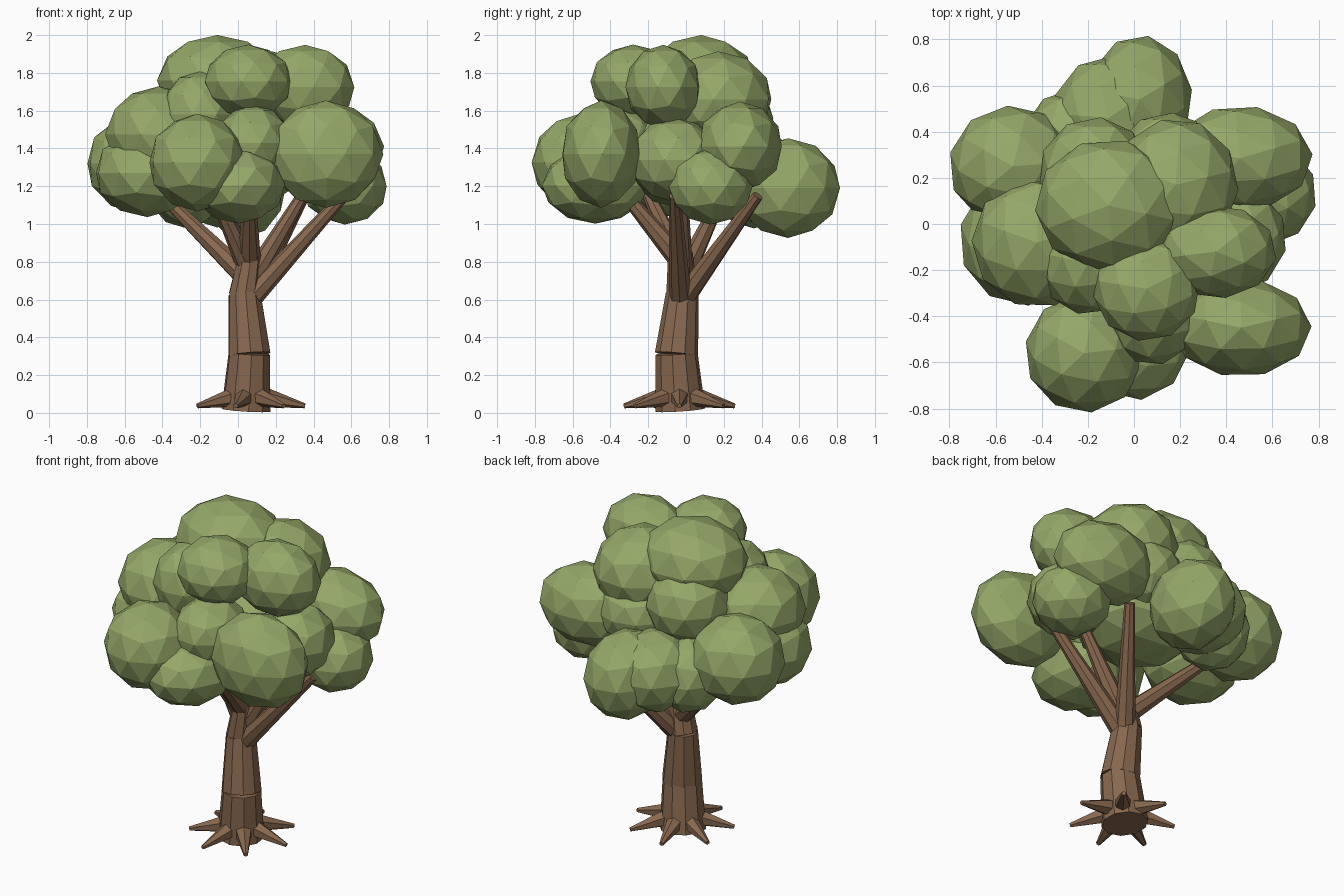
import bpy
import random
from math import cos, sin, pi
from mathutils import Vector, Matrix

random.seed(7)
cube = bpy.data.objects.get("Cube")
if cube:
    bpy.data.objects.remove(cube, do_unlink=True)


def make_material(name, rgb):
    mat = bpy.data.materials.new(name)
    mat.use_nodes = True
    mat.diffuse_color = (*rgb, 1)
    mat.node_tree.nodes["Principled BSDF"].inputs["Base Color"].default_value = (*rgb, 1)
    return mat


leaf = make_material("leaf green", (0.3, 0.39, 0.14))
bark = make_material("bark brown", (0.245, 0.138, 0.078))


def limb(name, start, end, r1, r2, sides):
    """Flat-faced tapered cylinder between two points."""
    start, end = Vector(start), Vector(end)
    axis = end - start
    bpy.ops.mesh.primitive_cone_add(
        vertices=sides, radius1=r1, radius2=r2, depth=axis.length,
        location=(start + end) / 2,
        rotation=axis.to_track_quat("Z", "Y").to_euler())
    obj = bpy.context.object
    obj.name = name
    obj.data.materials.append(bark)


def clump(name, centre, radii):
    """Faceted ellipsoid of leaves."""
    bpy.ops.mesh.primitive_ico_sphere_add(subdivisions=2, radius=1.015)
    obj = bpy.context.object
    obj.name = name
    turn = Matrix.Rotation(random.uniform(0, pi), 3, "Z")
    for v in obj.data.vertices:
        p = turn @ v.co
        v.co = [p[i] * radii[i] for i in range(3)]
    obj.location = centre
    obj.data.materials.append(leaf)


# Trunk in three leaning sections
limb("trunk_base", (.042, -.03, .015), (.06, -.05, .315), .132, .112, 10)
limb("trunk_middle", (.06, -.05, .31), (.035, -.02, .63), .115, .087, 10)
limb("trunk_top", (.033, -.02, .62), (.07, -.03, .85), .085, .065, 10)

# Seven roots around the foot
for i in range(7):
    a = i * 2 * pi / 7
    limb("root", (.055 + .08 * cos(a), -.035 + .08 * sin(a), .085),
         (.055 + .3 * cos(a), -.035 + .3 * sin(a), .037), .053, .013, 6)

# Branches fanning up into the leaves
branches = (
    ((.07, -.03, .61), (.56, -.06, 1.15)),
    ((.06, -.01, .61), (.35, .38, 1.15)),
    ((.05, -.02, .71), (-.42, .2, 1.17)),
    ((.06, -.04, .82), (.06, -.36, 1.2)),
    ((.05, -.02, .78), (-.14, -.22, 1.2)),
    ((.07, -.02, .7), (.36, -.02, 1.18)),
)
for start, end in branches:
    limb("branch", start, end, .06, .03, 8)

# Leaf clumps: centre, radii
clumps = {
    "crown_top": ((-.11, .08, 1.76), (.315, .285, .237)),
    "crown_front": ((.055, -.28, 1.755), (.23, .225, .192)),
    "crown_left": ((.355, -.12, 1.725), (.26, .2, .22)),
    "crown_back": ((.18, .17, 1.66), (.27, .285, .25)),
    "crown_right": ((-.2, -.17, 1.58), (.21, .22, .225)),
    "crown_rear": ((-.17, .22, 1.56), (.24, .24, .23)),
    "core": ((0, .02, 1.36), (.38, .36, .28)),
    "front_left": ((.465, -.45, 1.37), (.3, .21, .28)),
    "front_right": ((-.215, -.56, 1.325), (.255, .255, .255)),
    "front_low": ((.005, -.48, 1.205), (.245, .28, .2)),
    "front_middle": ((.08, -.38, 1.43), (.2, .23, .2)),
    "right_upper": ((-.42, -.08, 1.475), (.28, .28, .25)),
    "right_lower": ((-.48, -.07, 1.27), (.275, .28, .23)),
    "right_back": ((-.525, .25, 1.32), (.275, .26, .26)),
    "left_back": ((.46, .285, 1.41), (.31, .225, .235)),
    "left_low": ((.565, .13, 1.2), (.225, .22, .2)),
    "left_middle": ((.42, -.06, 1.34), (.24, .24, .22)),
    "back_left": ((.025, .54, 1.19), (.225, .275, .26)),
    "back_right": ((-.11, .46, 1.22), (.245, .265, .235)),
    "back_side": ((-.27, .36, 1.2), (.21, .22, .22)),
    "back_middle": ((.15, .27, 1.45), (.23, .21, .2)),
}
for name, (centre, radii) in clumps.items():
    clump("leaves_" + name, centre, radii)
